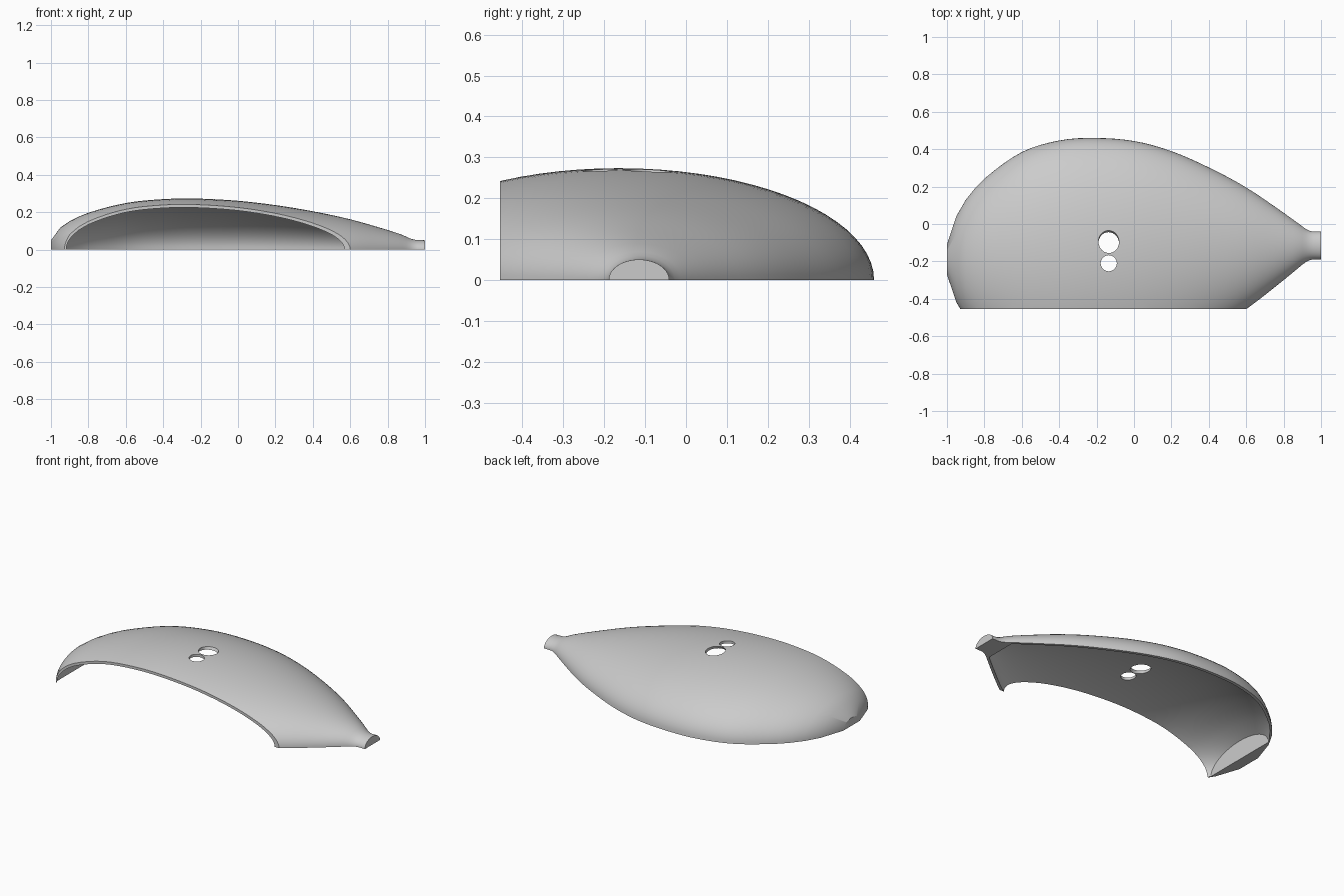
import bpy, bmesh, math
from mathutils import Matrix

if "Cube" in bpy.data.objects:
    bpy.data.objects.remove(bpy.data.objects["Cube"])

# Stations along the body: x, half width, height
STATIONS = [(-1, .08, .05), (-.95, .23, .118), (-.9, .315, .152), (-.8, .425, .197),
            (-.6, .56, .249), (-.4, .615, .27), (-.22, .622, .273), (0, .597, .261),
            (.2, .535, .238), (.4, .44, .205), (.6, .325, .162), (.8, .18, .105),
            (.88, .118, .078), (.92, .088, .06), (.95, .075, .052), (1, .074, .05)]
CENTRE = [(-1, -.19), (-.3, -.165), (.6, -.13), (.9, -.115), (1, -.115)]
FRONT = -.455


def sample(table, x, col, smooth=True):
    """Interpolate one column of a station table at x."""
    i = max(0, min(len(table) - 2, sum(r[0] <= x for r in table) - 1))

    def slope(j):
        a, b = table[max(0, j - 1)], table[min(len(table) - 1, j + 1)]
        return (b[col] - a[col]) / (b[0] - a[0])
    p, q = table[i], table[i + 1]
    d = q[0] - p[0]
    t = (x - p[0]) / d
    if not smooth or i == 0:
        return p[col] + t * (q[col] - p[col])
    return ((2*t**3 - 3*t**2 + 1) * p[col] + (t**3 - 2*t**2 + t) * d * slope(i)
            + (3*t**2 - 2*t**3) * q[col] + (t**3 - t**2) * d * slope(i + 1))


def finish(name, bm):
    bmesh.ops.recalc_face_normals(bm, faces=bm.faces)
    mesh = bpy.data.meshes.new(name)
    bm.to_mesh(mesh)
    bm.free()
    ob = bpy.data.objects.new(name, mesh)
    bpy.context.collection.objects.link(ob)
    return ob


def loft(name, xs, thin_w=0, thin_h=0, drop=0, n=40):
    """Half-elliptical sections joined along x, closed at both ends and below."""
    bm = bmesh.new()
    rings = []
    for x in xs:
        c = sample(CENTRE, x, 1, False)
        w, h = sample(STATIONS, x, 1) - thin_w, sample(STATIONS, x, 2) - thin_h
        pts = [(c + w * math.cos(math.pi * k / n), h * math.sin(math.pi * k / n))
               for k in range(n + 1)]
        if drop:
            pts = [(c + w, -drop)] + pts + [(c - w, -drop)]
        rings.append([bm.verts.new((x, y, z)) for y, z in pts])
    for a, b in zip(rings, rings[1:]):
        for k in range(len(a)):
            m = (k + 1) % len(a)
            bm.faces.new((a[k], a[m], b[m], b[k]))
    bm.faces.new(rings[0])
    bm.faces.new(rings[-1])
    return finish(name, bm)


def cut(target, cutter):
    """Subtract a cutter and remove it."""
    mod = target.modifiers.new("cut", 'BOOLEAN')
    mod.operation, mod.solver, mod.object = 'DIFFERENCE', 'EXACT', cutter
    bpy.context.view_layer.objects.active = target
    bpy.ops.object.modifier_apply(modifier=mod.name)
    bpy.data.objects.remove(cutter)


def drill(y, ry, tilt):
    """Cylinder through the crown, leaning toward the front as it goes down."""
    bm = bmesh.new()
    r = ry[0]
    m = (Matrix.Translation((-.135, y, .262)) @ Matrix.Shear('XY', 4, (0, tilt))
         @ Matrix.Diagonal((1, ry[1] / r, 1, 1)))
    bmesh.ops.create_cone(bm, cap_ends=True, segments=40, radius1=r, radius2=r,
                          depth=.2, matrix=m)
    return finish("hole_cutter", bm)


# Outer shell, with a solid neck on the right
shell = loft("shell", [-1 + .05 * i for i in range(38)] + [.88, .9, .92, .94, .96, 1])
# Hollow inside with flat end walls
cut(shell, loft("hollow_cutter", [-.93, -.9] + [-.85 + .05 * i for i in range(35)] + [.88],
                .02, .016, .05))
# Straight open front
bm = bmesh.new()
bmesh.ops.create_cube(bm, size=1, matrix=Matrix.Translation((0, FRONT - .5, 0))
                      @ Matrix.Diagonal((3, 1, 1, 1)))
cut(shell, finish("front_cutter", bm))
# Two crown holes
cut(shell, drill(-.098, (.055, .062), .6))
cut(shell, drill(-.21, (.043, .043), 0))

grey = bpy.data.materials.new("grey")
grey.diffuse_color = (.6, .6, .6, 1)
grey.use_nodes = True
grey.node_tree.nodes["Principled BSDF"].inputs["Base Color"].default_value = grey.diffuse_color
shell.data.materials.clear()
shell.data.materials.append(grey)
for p in shell.data.polygons:
    p.material_index = 0
shell.select_set(True)
bpy.context.view_layer.objects.active = shell
bpy.ops.object.shade_smooth_by_angle(angle=math.radians(30))
